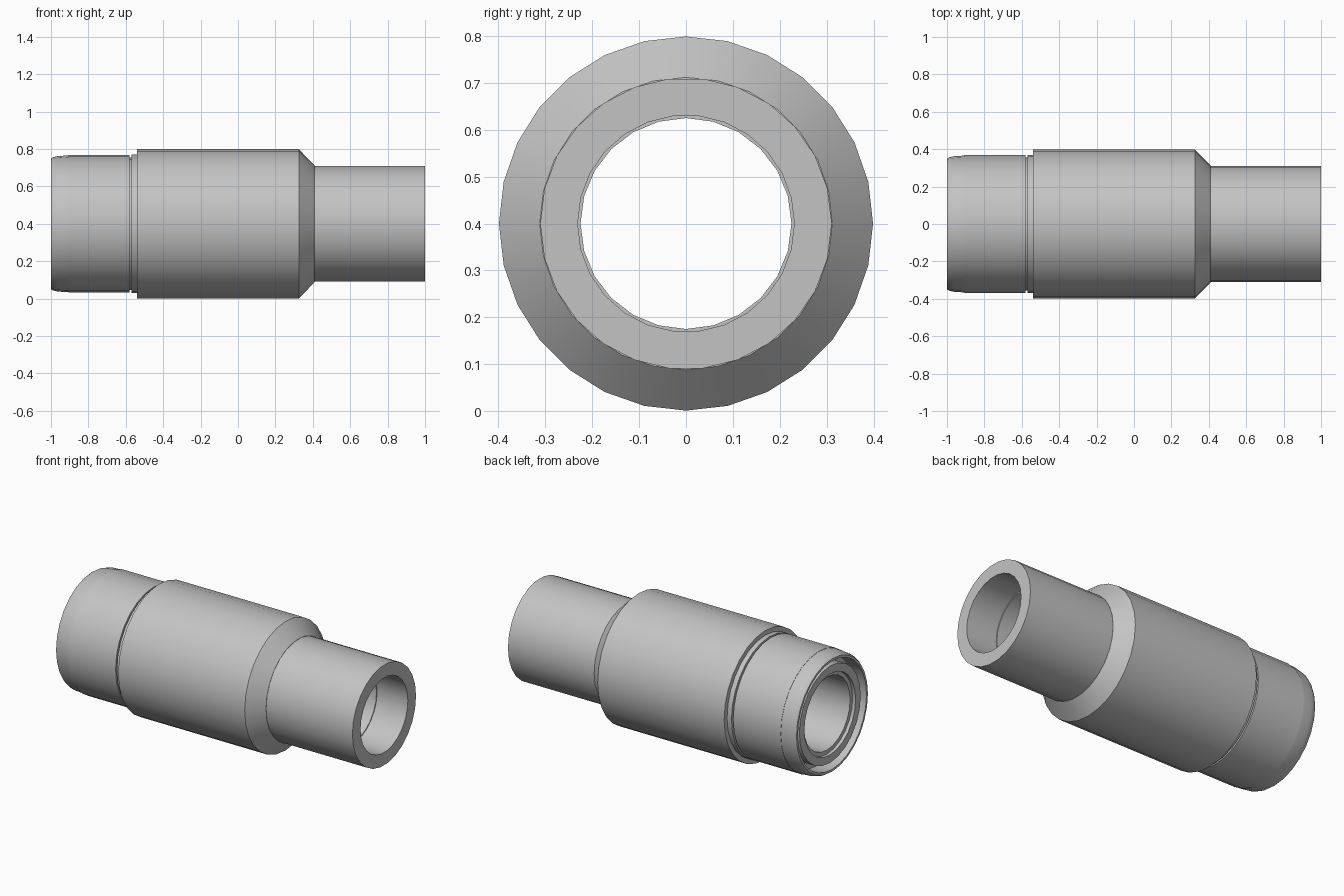
import bpy, math

AXIS_Z = 0.4

cube = bpy.data.objects.get("Cube")
if cube:
    bpy.data.objects.remove(cube, do_unlink=True)

grey = bpy.data.materials.new("satin_grey")
grey.use_nodes = True
colour = (0.55, 0.55, 0.55, 1)
grey.diffuse_color = colour
grey.node_tree.nodes["Principled BSDF"].inputs["Base Color"].default_value = colour


def lathe(name, profile, sides):
    """Spin a closed (x, radius) profile, listed outside first, about the x axis."""
    n = len(profile)
    verts, faces = [], []
    for s in range(sides):
        a = math.tau * s / sides
        verts += [(x, r * math.cos(a), AXIS_Z + r * math.sin(a)) for x, r in profile]
    for s in range(sides):
        t = (s + 1) % sides
        for i in range(n):
            j = (i + 1) % n
            faces.append((s * n + i, s * n + j, t * n + j, t * n + i))
    mesh = bpy.data.meshes.new(name)
    mesh.from_pydata(verts, [], faces)
    mesh.materials.append(grey)
    obj = bpy.data.objects.new(name, mesh)
    bpy.context.collection.objects.link(obj)
    bpy.ops.object.select_all(action='DESELECT')
    obj.select_set(True)
    bpy.context.view_layer.objects.active = obj
    # Consistent outward normals
    bpy.ops.object.mode_set(mode='EDIT')
    bpy.ops.mesh.select_all(action='SELECT')
    bpy.ops.mesh.normals_make_consistent(inside=False)
    bpy.ops.object.mode_set(mode='OBJECT')
    bpy.ops.object.shade_smooth_by_angle(angle=math.radians(30))
    return obj


# Wide body with a conical shoulder
lathe("main_body", [(-0.54, 0.399), (0.325, 0.399), (0.41, 0.312),
                    (0.41, 0.27), (-0.54, 0.27)], 28)

# Narrow outlet tube
lathe("outlet_tube", [(0.38, 0.311), (1, 0.311), (1, 0.231), (0.38, 0.231)], 26)

# Collar and grooved seat beside the body
lathe("collar", [(-0.57, 0.37), (-0.53, 0.37), (-0.53, 0.27), (-0.57, 0.27)], 28)
lathe("groove_floor", [(-0.59, 0.355), (-0.56, 0.355), (-0.56, 0.27), (-0.59, 0.27)], 28)

# Coupling sleeve
lathe("coupling_sleeve", [(-0.905, 0.368), (-0.58, 0.368), (-0.58, 0.27), (-0.905, 0.27)], 28)

# Hollow rim with a rounded lip
lathe("end_rim", [(-1, 0.349), (-0.99, 0.356), (-0.965, 0.362), (-0.905, 0.366),
                  (-0.9, 0.335), (-1, 0.335)], 28)

# Inner liner with a stepped mouth, running through to the outlet
lathe("inner_liner", [(-0.985, 0.3), (-0.88, 0.3), (-0.88, 0.28), (0.3, 0.28), (0.3, 0.24),
                      (0.79, 0.24), (0.79, 0.225), (-0.965, 0.225), (-0.965, 0.25),
                      (-0.985, 0.25)], 24)
